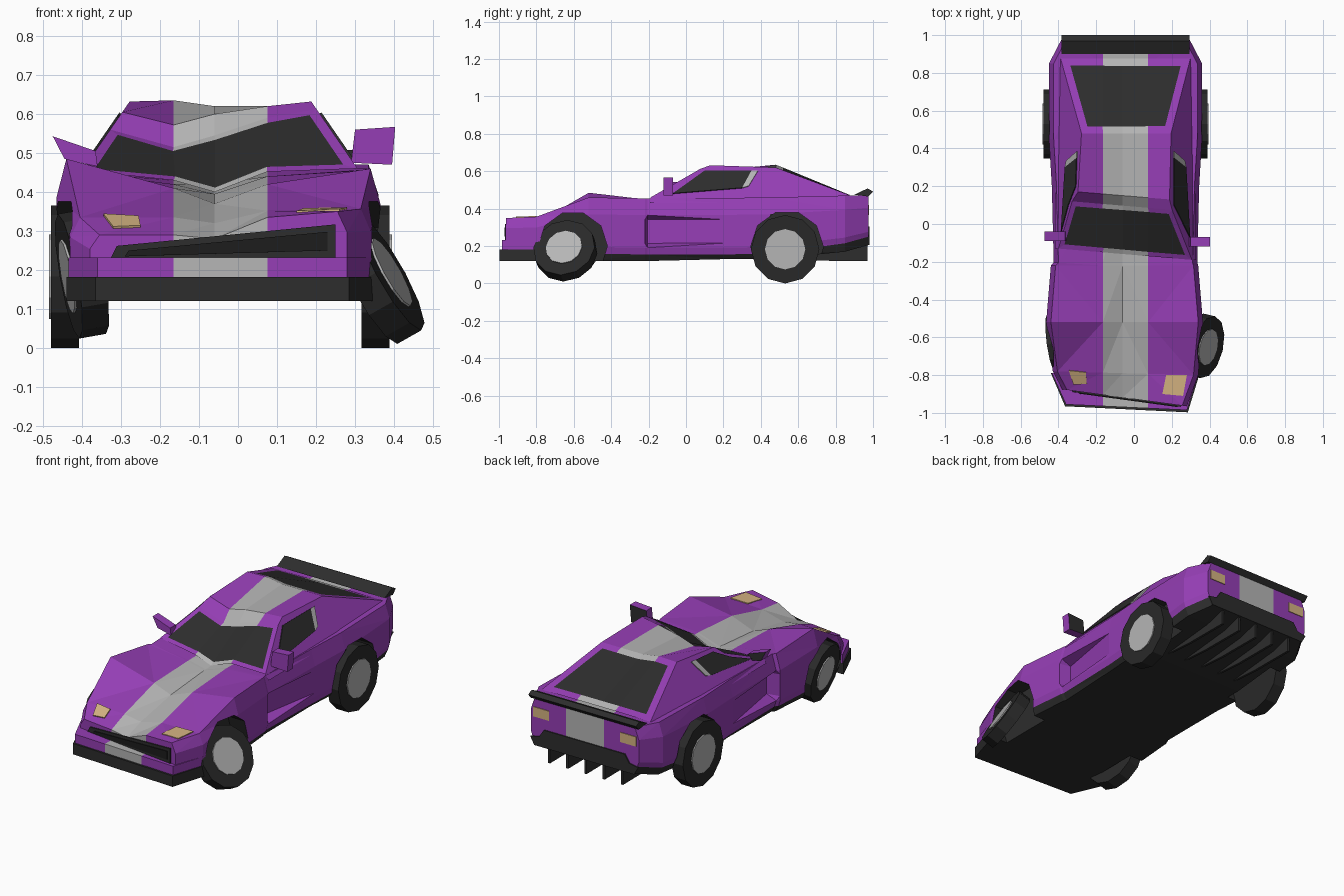
import bpy, bmesh, math
from mathutils import Vector, Matrix

if "Cube" in bpy.data.objects:
    bpy.data.objects.remove(bpy.data.objects["Cube"])

# ---- colours ----
def mat(name, r, g, b):
    m = bpy.data.materials.new(name)
    m.diffuse_color = (r, g, b, 1)
    m.use_nodes = True
    m.node_tree.nodes["Principled BSDF"].inputs["Base Color"].default_value = m.diffuse_color
    return m

MATS = [mat("purple paint", .30, .048, .46), mat("silver grey", .46, .46, .46),
        mat("black trim", .026, .026, .026), mat("amber lamp", .66, .45, .22),
        mat("tyre black", .022, .022, .022), mat("grille dark", .012, .012, .012)]
PURPLE, GREY, BLACK, LAMP, TYRE, DARK = range(6)
S0, S1 = -.165, .075          # stripe edges
MID = -.045                   # car centre line

def make(name, bm):
    bmesh.ops.recalc_face_normals(bm, faces=bm.faces[:])
    me = bpy.data.meshes.new(name)
    bm.to_mesh(me)
    bm.free()
    for m in MATS:
        me.materials.append(m)
    ob = bpy.data.objects.new(name, me)
    bpy.context.collection.objects.link(ob)
    return ob

def cut_stripe(bm):
    for x in (S0, S1):
        bmesh.ops.bisect_plane(bm, geom=bm.verts[:] + bm.edges[:] + bm.faces[:],
                               plane_co=(x, 0, 0), plane_no=(1, 0, 0))
    for f in bm.faces:
        if f.material_index == PURPLE and S0 < f.calc_center_median().x < S1:
            f.material_index = GREY

def prism(name, pts, offset, m, stripe=False, back=None):
    """Extrude a polygon of 3D points by an offset vector."""
    bm = bmesh.new()
    off = Vector(offset)
    a = [bm.verts.new(p) for p in pts]
    b = [bm.verts.new(Vector(p) + off) for p in pts]
    bm.faces.new(a)
    end = bm.faces.new(b)
    for i in range(len(pts)):
        j = (i + 1) % len(pts)
        bm.faces.new((a[i], a[j], b[j], b[i]))
    for f in bm.faces:
        f.material_index = m
    if back is not None:
        end.material_index = back
    bmesh.ops.recalc_face_normals(bm, faces=bm.faces[:])
    if stripe:
        cut_stripe(bm)
    return make(name, bm)

def plate(name, pts, m, t=.004):
    p = [Vector(q) for q in pts]
    n = (p[1] - p[0]).cross(p[2] - p[0]).normalized()
    return prism(name, [q - n * t for q in p], n * 2 * t, m)

# ---- lower body: lofted, slightly dented cross-sections ----
# y, left setback, left x, right x, floor z, sill z, door recess, five top heights left to right
STATIONS = [
    (-.965, .09, -.38, .28, .12, .17, 0, .29, .29, .28, .335, .35),
    (-.80, .02, -.43, .34, .12, .165, 0, .335, .335, .32, .352, .357),
    (-.52, 0, -.465, .365, .12, .16, 0, .485, .41, .37, .42, .46),
    (-.22, 0, -.44, .34, .12, .155, 0, .45, .42, .395, .44, .455),
    (-.205, 0, -.425, .335, .12, .155, .06, .45, .42, .395, .44, .455),
    (.20, 0, -.435, .345, .13, .155, 0, .457, .43, .42, .43, .457),
    (.45, 0, -.45, .36, .13, .16, 0, .46, .44, .44, .44, .46),
    (.85, 0, -.45, .36, .17, .215, 0, .47, .465, .465, .465, .47),
    (.975, 0, -.385, .295, .205, .25, 0, .472, .472, .472, .472, .472)]

bm = bmesh.new()
rings = []
for y, sh, xl, xr, zb, zs, rec, *top in STATIONS:
    def side(x, s, zt):
        h = zt - zs
        return [(x - s * .03, zb), (x - s * .01, zs), (x, zs + .12 * h), (x - s * rec, zs + .2 * h),
                (x - s * rec, zs + .62 * h), (x, zs + .7 * h), (x - s * .025, zt)]
    ring = side(xr, 1, top[4]) + [(S1, top[3]), (-.06, top[2]), (S0, top[1])] + side(xl, -1, top[0])[::-1]
    rings.append([bm.verts.new((x, y + sh * (xr - x) / (xr - xl), z)) for x, z in ring])
n = len(rings[0])
for a, b in zip(rings, rings[1:]):
    for i in range(n):
        j = (i + 1) % n
        f = bm.faces.new((a[i], a[j], b[j], b[i]))
        f.material_index = BLACK if i in (0, n - 2, n - 1) else PURPLE
bm.faces.new(rings[0])
bm.faces.new(rings[-1])
bmesh.ops.recalc_face_normals(bm, faces=bm.faces[:])
cut_stripe(bm)
bmesh.ops.triangulate(bm, faces=bm.faces[:])
body = make("body_shell", bm)

# wheel arches: y, z, radius, inner distance from the centre line
ARCHES = [(-.605, .20, .185, .30), (.54, .195, .195, .31)]
cutters = []
for y, z, r, inner in ARCHES:
    for s in (-1, 1):
        bm = bmesh.new()
        bmesh.ops.create_cone(bm, cap_ends=True, segments=10, radius1=r, radius2=r, depth=.3,
                              matrix=Matrix.Translation((MID + s * (inner + .15), y, z)) @ Matrix.Rotation(math.pi / 2, 4, 'Y'))
        for f in bm.faces:
            f.material_index = BLACK
        c = make("arch_cutter", bm)
        c.hide_render = True
        cutters.append(c)
        mod = body.modifiers.new("arch", 'BOOLEAN')
        mod.object, mod.operation, mod.solver = c, 'DIFFERENCE', 'EXACT'
bpy.context.view_layer.update()
me = bpy.data.meshes.new_from_object(body.evaluated_get(bpy.context.evaluated_depsgraph_get()))
body.modifiers.clear()
body.data = me
for c in cutters:
    bpy.data.objects.remove(c)
for p in me.polygons:
    vs = [me.vertices[i].co for i in p.vertices]
    if any(all(math.hypot(v.y - y, v.z - z) < r + .003 for v in vs) for y, z, r, _ in ARCHES):
        p.material_index = BLACK

# ---- cabin: rows from windscreen base to rear deck ----
def side_x(z, s):
    return (.31 if s > 0 else -.40) - s * (z - .455) * .69

ROWS = [(-.13, -.19, (.455, .43, .40, .452, .46)),
        (.12, .075, (.56, .515, .545, .59, .612)),
        (.17, .13, (.605, .572, .60, .62, .632)),
        (.48, .48, (.632, .635, .62, .62, .62)),
        (.875, .875, (.472, .474, .474, .474, .472))]
bm = bmesh.new()
grid = []
for yl, yr, zz in ROWS:
    xl, xr = side_x(zz[0], -1), side_x(zz[4], 1)
    pts = [(side_x(.43, -1), .43)] + list(zip((xl, S0, -.06, S1, xr), zz)) + [(side_x(.43, 1), .43)]
    grid.append([bm.verts.new((x, yl + (yr - yl) * (x - xl) / (xr - xl), z)) for x, z in pts])
screens = {0: [], 3: []}
for r in range(4):
    for c in range(6):
        f = bm.faces.new((grid[r][c], grid[r][c + 1], grid[r + 1][c + 1], grid[r + 1][c]))
        f.material_index = GREY if c in (2, 3) else PURPLE
        if r in screens and 0 < c < 5:
            screens[r].append(f)
bmesh.ops.recalc_face_normals(bm, faces=bm.faces[:])
for r, w in ((0, .026), (3, .04)):      # windscreen and rear window
    bmesh.ops.inset_region(bm, faces=screens[r], thickness=w, use_even_offset=True, use_boundary=True)
    for f in screens[r]:
        f.material_index = BLACK
make("cabin", bm)

# side windows with a pale rear strip
def side_plate(name, s, pts, m):
    plate(name, [(side_x(z, s) + s * .002, y, z) for y, z in pts], m)
side_plate("right_window", 1, [(-.07, .48), (.30, .51), (.35, .602), (.10, .602)], BLACK)
side_plate("left_window", -1, [(-.04, .48), (.30, .51), (.35, .60), (.20, .592), (.10, .535)], BLACK)
for s in (-1, 1):
    side_plate("window_strip", s, [(.30, .51), (.335, .52), (.385, .602), (.35, .602)], GREY)

# ---- front end ----
def flat(z, pts):
    return [(x, y, z) for x, y in pts]
prism("front_lip", flat(.12, [(-.44, -.79), (-.365, -.965), (.285, -.997), (.345, -.80)]), (0, 0, .062), BLACK)
prism("front_bumper", flat(.182, [(-.435, -.79), (-.36, -.955), (.28, -.985), (.34, -.80)]), (0, 0, .05), PURPLE, stripe=True)

def nose(pts, out):
    return [(x, -.965 + .1364 * (.28 - x) - out, z) for x, z in pts]
plate("grille_frame", nose([(-.33, .222), (.25, .232), (.25, .317), (-.31, .262)], .003), BLACK)
plate("grille_opening", nose([(-.29, .235), (.23, .25), (.23, .298), (-.28, .25)], .007), DARK)
plate("left_headlight", [(-.345, -.775, .342), (-.255, -.785, .337), (-.25, -.845, .312), (-.32, -.85, .309)], LAMP, .003)
plate("right_headlight", [(.17, -.80, .356), (.28, -.80, .358), (.26, -.91, .354), (.15, -.90, .349)], LAMP, .003)

# ---- mirrors ----
prism("right_mirror", [(.29, -.12, .475), (.395, -.12, .47), (.403, -.12, .567), (.30, -.12, .56)], (0, .05, 0), PURPLE, back=BLACK)
prism("left_mirror", [(-.36, -.09, .465), (-.445, -.09, .485), (-.475, -.09, .543), (-.365, -.09, .505)], (0, .05, 0), PURPLE, back=BLACK)

# ---- rear end ----
prism("rear_spoiler", [(-.385, .90, .474), (-.385, .97, .508), (-.385, 1.0, .492), (-.385, .975, .465)], (.68, 0, 0), BLACK)
plate("rear_bumper_insert", [(-.36, .978, .205), (.27, .978, .205), (.295, .978, .25), (.24, .978, .26),
                             (.21, .978, .305), (-.30, .978, .305), (-.33, .978, .26), (-.385, .978, .25)], BLACK)
for s in (-1, 1):
    x = MID + s * .275
    plate("tail_light", [(x - .05, .976, .365), (x + .05, .976, .365), (x + .05, .976, .42), (x - .05, .976, .42)], LAMP, .003)
for i in range(5):
    x = MID + (i - 2) * .115
    prism("diffuser_fin", [(x - .007, .45, .14), (x - .007, .70, .122), (x - .007, .97, .12), (x - .007, .97, .24)],
          (.014, 0, 0), BLACK)

# ---- wheels ----
def wheel(name, centre, axis, r, w):
    rot = Vector(axis).normalized().to_track_quat('Z', 'Y').to_matrix().to_4x4()
    base = Matrix.Translation(centre) @ rot
    for part, rad, depth, z, m in (("tyre", r, w, 0, TYRE), ("hub", r * .59, .012, w / 2, GREY)):
        bm = bmesh.new()
        bmesh.ops.create_cone(bm, cap_ends=True, segments=12, radius1=rad, radius2=rad, depth=depth,
                              matrix=base @ Matrix.Translation((0, 0, z)))
        for f in bm.faces:
            f.material_index = m
        make(name + "_" + part, bm)

wheel("rear_left", (-.443, .53, .183), (-1, 0, 0), .183, .072)
wheel("rear_right", (.353, .53, .183), (1, 0, 0), .183, .072)
wheel("front_left", (-.40, -.63, .19), (-.97, -.14, -.17), .162, .07)
wheel("front_right", (.36, -.645, .175), (.85, -.2, .48), .168, .072)
